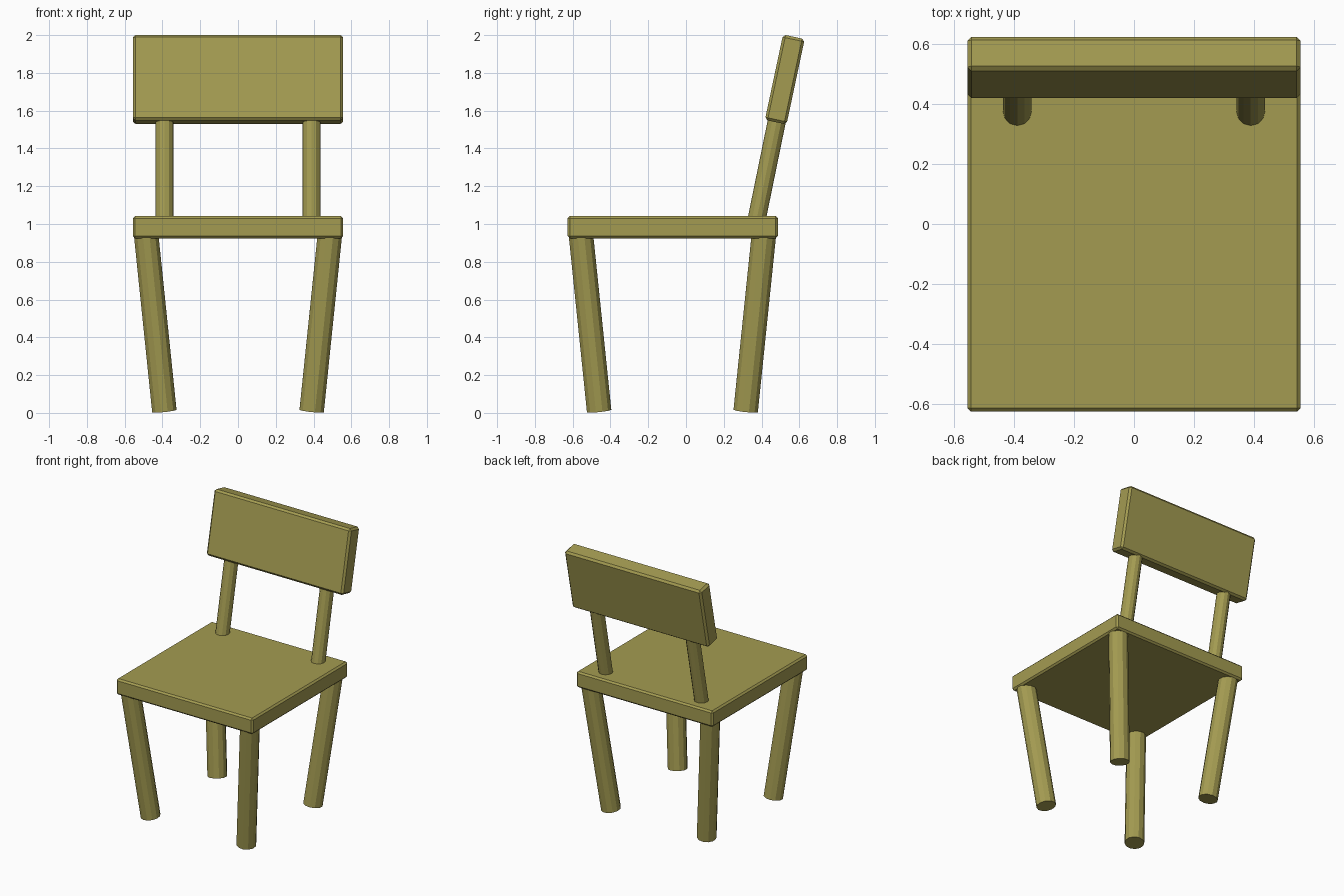
import bpy, math
from mathutils import Vector

cube = bpy.data.objects.get("Cube")
if cube:
    bpy.data.objects.remove(cube, do_unlink=True)

OLIVE = (0.37, 0.33, 0.083, 1)
wood = bpy.data.materials.new("olive_wood")
wood.use_nodes = True
wood.diffuse_color = OLIVE
wood.node_tree.nodes["Principled BSDF"].inputs["Base Color"].default_value = OLIVE


def board(name, size, location, tilt=0, bevel=0.012):
    """Box with chamfered edges, leaning back by tilt."""
    bpy.ops.mesh.primitive_cube_add(size=1, location=location, rotation=(-tilt, 0, 0))
    obj = bpy.context.object
    obj.name = name
    obj.scale = size
    bpy.ops.object.transform_apply(location=False, rotation=False, scale=True)
    chamfer = obj.modifiers.new("chamfer", "BEVEL")
    chamfer.width = bevel
    chamfer.segments = 1
    obj.data.materials.append(wood)


def rod(name, start, end, radius):
    """Twelve-sided rod between two points."""
    start, end = Vector(start), Vector(end)
    axis = end - start
    bpy.ops.mesh.primitive_cylinder_add(vertices=12, radius=radius, depth=axis.length,
                                        location=(start + end) / 2)
    obj = bpy.context.object
    obj.name = name
    obj.rotation_euler = axis.to_track_quat("Z", "Y").to_euler()
    obj.data.materials.append(wood)


# Seat and leaning backrest
board("seat", (1.114, 1.114, 0.117), (0, -0.07, 0.983))
board("backrest", (1.114, 0.117, 0.462), (0, 0.523, 1.765), math.radians(12), 0.014)

# Legs spread outward toward the seat; spindles carry the backrest
for side, sx in (("left", 1), ("right", -1)):
    for place, sy in (("front", -1), ("back", 1)):
        rod(f"{place}_{side}_leg",
            (0.39 * sx, -0.072 + 0.388 * sy, 0.011),
            (0.487 * sx, -0.072 + 0.485 * sy, 0.95), 0.067)
    rod(f"{side}_spindle", (0.39 * sx, 0.363, 0.97), (0.39 * sx, 0.492, 1.6), 0.048)
